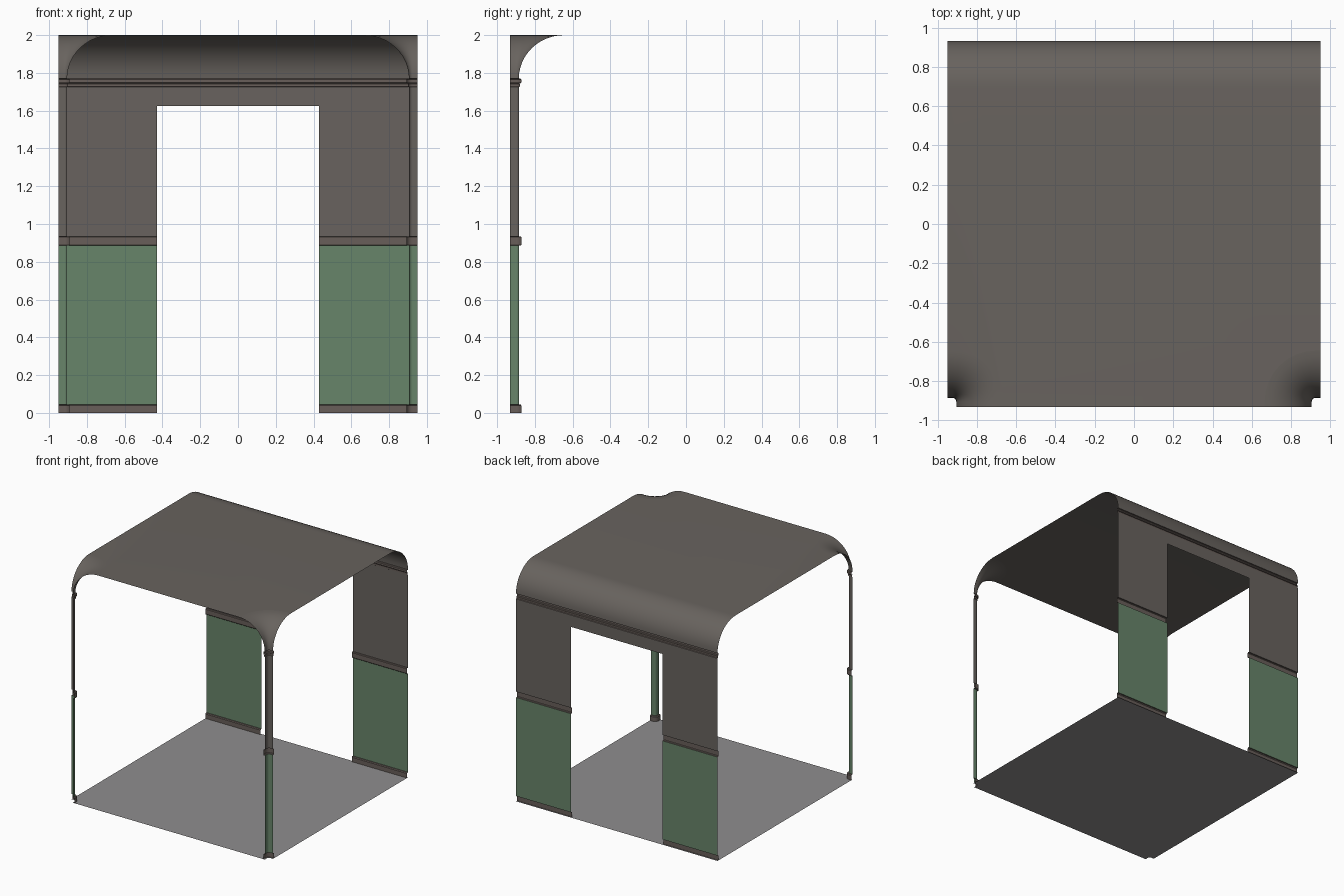
import bpy, bmesh, math

if "Cube" in bpy.data.objects:
    bpy.data.objects.remove(bpy.data.objects["Cube"])

W, D = 0.95, 0.932            # half width, half depth
DOOR_X, DOOR_Z = 0.43, 1.625  # doorway half width and height
R, ZC, TOP = 0.24, 1.77, 2.0  # ceiling cove reach, start and top


def material(name, rgb):
    m = bpy.data.materials.new(name)
    m.diffuse_color = (*rgb, 1)
    m.use_nodes = True
    m.node_tree.nodes["Principled BSDF"].inputs["Base Color"].default_value = m.diffuse_color
    return m


BROWN = material("warm grey wall", (0.138, 0.124, 0.112))
TRIM = material("brown trim", (0.138, 0.112, 0.100))
GREEN = material("green panel", (0.137, 0.232, 0.143))
GREY = material("grey floor", (0.275, 0.268, 0.272))


def finish(bm, name, mat):
    bmesh.ops.remove_doubles(bm, verts=bm.verts, dist=1e-5)
    me = bpy.data.meshes.new(name)
    bm.to_mesh(me)
    bm.free()
    ob = bpy.data.objects.new(name, me)
    bpy.context.collection.objects.link(ob)
    me.materials.append(mat)
    bpy.ops.object.select_all(action='DESELECT')
    ob.select_set(True)
    bpy.context.view_layer.objects.active = ob
    bpy.ops.object.shade_smooth_by_angle(angle=math.radians(35))
    return ob


def corner_path(d, s, n=8):
    """Rounded inner corner, side s, pushed d into the room."""
    r = 0.02 + d
    pts = [(-W, -0.885 + d)]
    for i in range(n + 1):
        a = math.pi / 2 * (1 - i / n)
        pts.append((-0.925 + r * math.cos(a), -0.905 + r * math.sin(a)))
    pts.append((-0.905 + d, -D))
    return [(-s * x, y) for x, y in pts]


def wall_path(x0, x1):
    return lambda d: [(x1, D - d), (x0, D - d)]


def sweep(bm, profile, path):
    """Skin a (depth, z) profile along a path that depends on depth."""
    rows = [[bm.verts.new((x, y, z)) for x, y in path(d)] for d, z in profile]
    for a, b in zip(rows, rows[1:]):
        for i in range(len(a) - 1):
            bm.faces.new((a[i], a[i + 1], b[i + 1], b[i]))


# profiles of every band, from floor to cornice
def bead(z0, z1, d):
    b = 0.005
    return [(0, z0), (d - b, z0), (d, z0 + b), (d, z1 - b), (d - b, z1), (0, z1)]


BANDS = [
    ("skirting", TRIM, [(0.014, 0), (0.014, 0.038), (0.009, 0.045), (0, 0.045)]),
    ("lower_panel", GREEN, [(0, 0.045), (0, 0.885)]),
    ("chair_rail", TRIM, bead(0.885, 0.935, 0.014)),
    ("upper_panel", BROWN, [(0, 0.935), (0, DOOR_Z)]),
    ("header", BROWN, [(0, DOOR_Z), (0, 1.725)]),
    ("lower_cornice", TRIM, [(0, 1.725), (0.005, 1.728), (0.005, 1.742), (0, 1.745)]),
    ("upper_cornice", TRIM, [(0, 1.745)] + bead(1.745, ZC, 0.014)),
]
for name, mat, prof in BANDS:
    # back wall, split by the doorway below the header
    bm = bmesh.new()
    spans = [(-W, -DOOR_X), (DOOR_X, W)] if prof[-1][1] <= DOOR_Z else [(-W, W)]
    for x0, x1 in spans:
        sweep(bm, prof, wall_path(x0, x1))
    finish(bm, "wall_" + name, mat)
    # two front corner posts
    for s, side in ((-1, "left"), (1, "right")):
        bm = bmesh.new()
        sweep(bm, prof, lambda d, s=s: corner_path(d, s))
        finish(bm, f"{side}_post_{name}", mat)

# ceiling: coves over the wall and posts, with a flat middle
N = 12
cove = [(R * (1 - math.cos(math.pi / 2 * i / N)),
         ZC + (TOP - ZC) * math.sin(math.pi / 2 * i / N)) for i in range(N + 1)]
bm = bmesh.new()
sweep(bm, cove, wall_path(-W, W))
for s in (-1, 1):
    sweep(bm, cove, lambda d, s=s: corner_path(d, s))


def outline(d):
    return corner_path(d, -1)[::1] + corner_path(d, 1)[::-1] + [(W, D - d), (-W, D - d)]


bm.faces.new([bm.verts.new((x, y, TOP)) for x, y in outline(R)])
finish(bm, "ceiling", BROWN)

# floor
bm = bmesh.new()
bm.faces.new([bm.verts.new((x, y, 0)) for x, y in outline(0)])
finish(bm, "floor", GREY)
